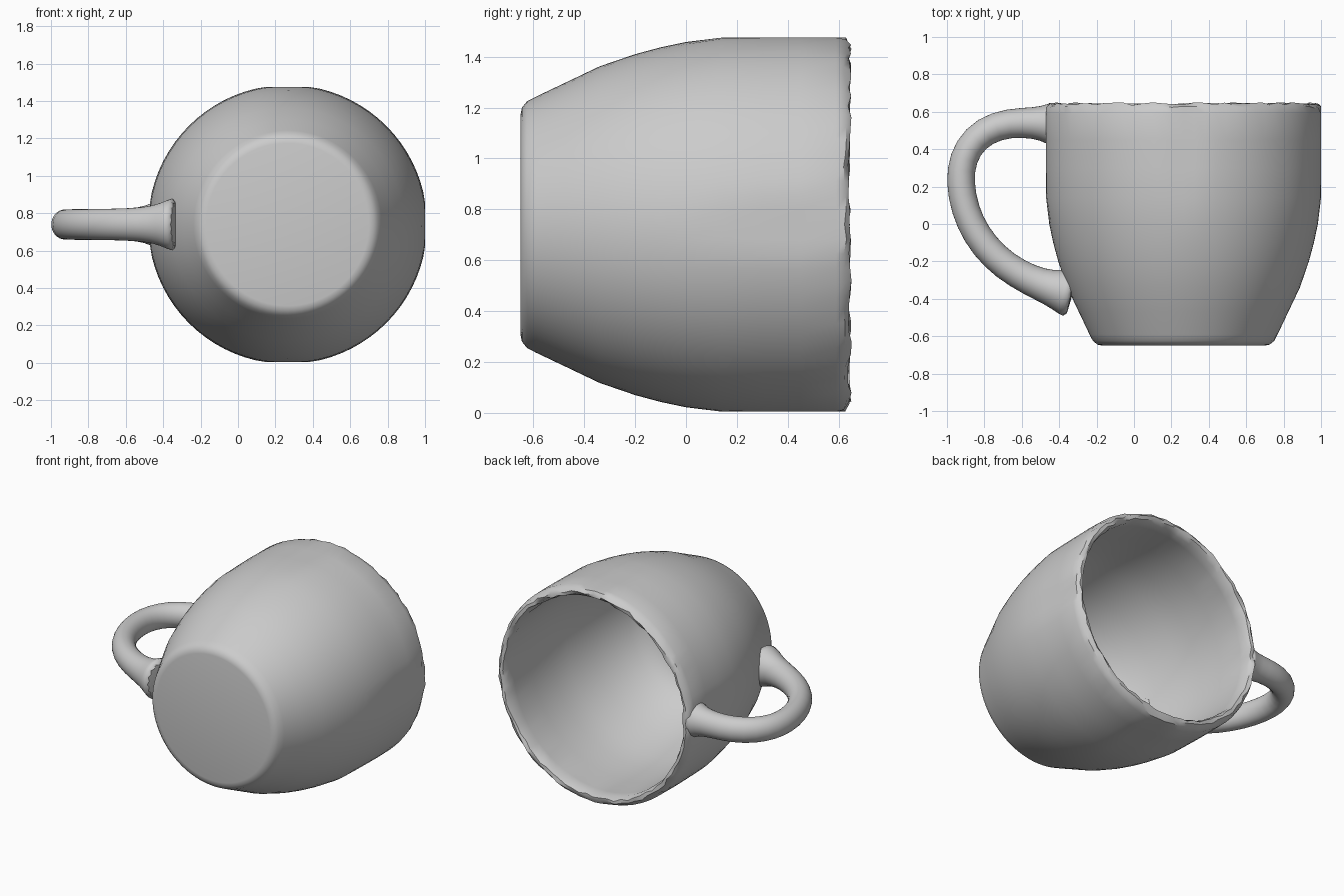
import bpy
import bmesh
import math
import random
from mathutils import Vector

random.seed(4)
if "Cube" in bpy.data.objects:
    bpy.data.objects.remove(bpy.data.objects["Cube"], do_unlink=True)

CX, CZ = 0.265, 0.74      # cup axis, running along y
SEGMENTS = 80

clay = bpy.data.materials.new("plain grey")
clay.use_nodes = True
clay.diffuse_color = (0.6, 0.6, 0.6, 1)
clay.node_tree.nodes["Principled BSDF"].inputs["Base Color"].default_value = (0.6, 0.6, 0.6, 1)


def loft(name, rings, angle):
    """Skin a list of vertex rings, close both ends and shade the result."""
    bm = bmesh.new()
    loops = [[bm.verts.new(p) for p in ring] for ring in rings]
    n = len(loops[0])
    for a, b in zip(loops, loops[1:]):
        for i in range(n):
            j = (i + 1) % n
            bm.faces.new((a[i], a[j], b[j], b[i]))
    bm.faces.new(loops[0])
    bm.faces.new(loops[-1])
    bmesh.ops.recalc_face_normals(bm, faces=bm.faces[:])
    mesh = bpy.data.meshes.new(name)
    bm.to_mesh(mesh)
    bm.free()
    mesh.materials.append(clay)
    obj = bpy.data.objects.new(name, mesh)
    bpy.context.collection.objects.link(obj)
    bpy.ops.object.select_all(action='DESELECT')
    obj.select_set(True)
    bpy.context.view_layer.objects.active = obj
    bpy.ops.object.shade_smooth_by_angle(angle=math.radians(angle))
    return obj


# Cup wall: (y, radius, roughness), outside from base to rim, then inside
profile = [
    (-0.65, 0.435, 0), (-0.645, 0.46, 0), (-0.625, 0.485, 0), (-0.59, 0.503, 0),
    (-0.47, 0.56, 0), (-0.34, 0.622, 0), (-0.2, 0.67, 0), (-0.1, 0.697, 0),
    (0.0, 0.718, 0), (0.14, 0.74, 0), (0.3, 0.744, 0), (0.45, 0.746, 0),
    (0.59, 0.744, 0), (0.625, 0.732, 0.006), (0.643, 0.712, 0.008),
    (0.64, 0.692, 0.008), (0.605, 0.677, 0.006), (0.55, 0.676, 0),
    (0.35, 0.68, 0), (0.15, 0.675, 0), (0.0, 0.655, 0), (-0.2, 0.607, 0),
    (-0.34, 0.555, 0), (-0.46, 0.49, 0), (-0.53, 0.43, 0), (-0.565, 0.35, 0),
    (-0.58, 0.2, 0), (-0.585, 0.05, 0),
]


def cup_ring(y, radius, rough):
    """Circle slightly flattened at its four extremes, with a chipped edge."""
    ring = []
    for i in range(SEGMENTS):
        t = 2 * math.pi * i / SEGMENTS
        r = radius + random.uniform(-rough, rough)
        x, z = (max(-0.735, min(0.735, r * f(t))) for f in (math.cos, math.sin))
        ring.append((CX + x, y + random.uniform(-rough, rough), CZ + z))
    return ring


loft("cup_body", [cup_ring(*p) for p in profile], 35)

# Handle: (x, y, radius) along the centre line, flaring where it meets the wall
path = [
    (-0.435, 0.535, 0.125), (-0.47, 0.537, 0.105), (-0.53, 0.54, 0.084),
    (-0.67, 0.542, 0.08), (-0.80, 0.50, 0.08), (-0.89, 0.41, 0.078),
    (-0.93, 0.29, 0.077), (-0.922, 0.15, 0.077), (-0.88, 0.01, 0.077),
    (-0.80, -0.12, 0.079), (-0.69, -0.225, 0.08), (-0.56, -0.30, 0.083),
    (-0.45, -0.34, 0.095), (-0.375, -0.36, 0.125), (-0.325, -0.37, 0.15),
]
points = [Vector((x, y, CZ)) for x, y, r in path]
rings = []
for i, p in enumerate(points):
    along = (points[min(i + 1, len(points) - 1)] - points[max(i - 1, 0)]).normalized()
    side = along.cross(Vector((0, 0, 1)))
    r = path[i][2]
    rings.append([p + side * r * math.cos(k * math.pi / 8)
                  + Vector((0, 0, 1.07 * r * math.sin(k * math.pi / 8))) for k in range(16)])
handle = loft("handle", rings, 60)
smooth = handle.modifiers.new("soften", 'SUBSURF')
smooth.levels = smooth.render_levels = 1
